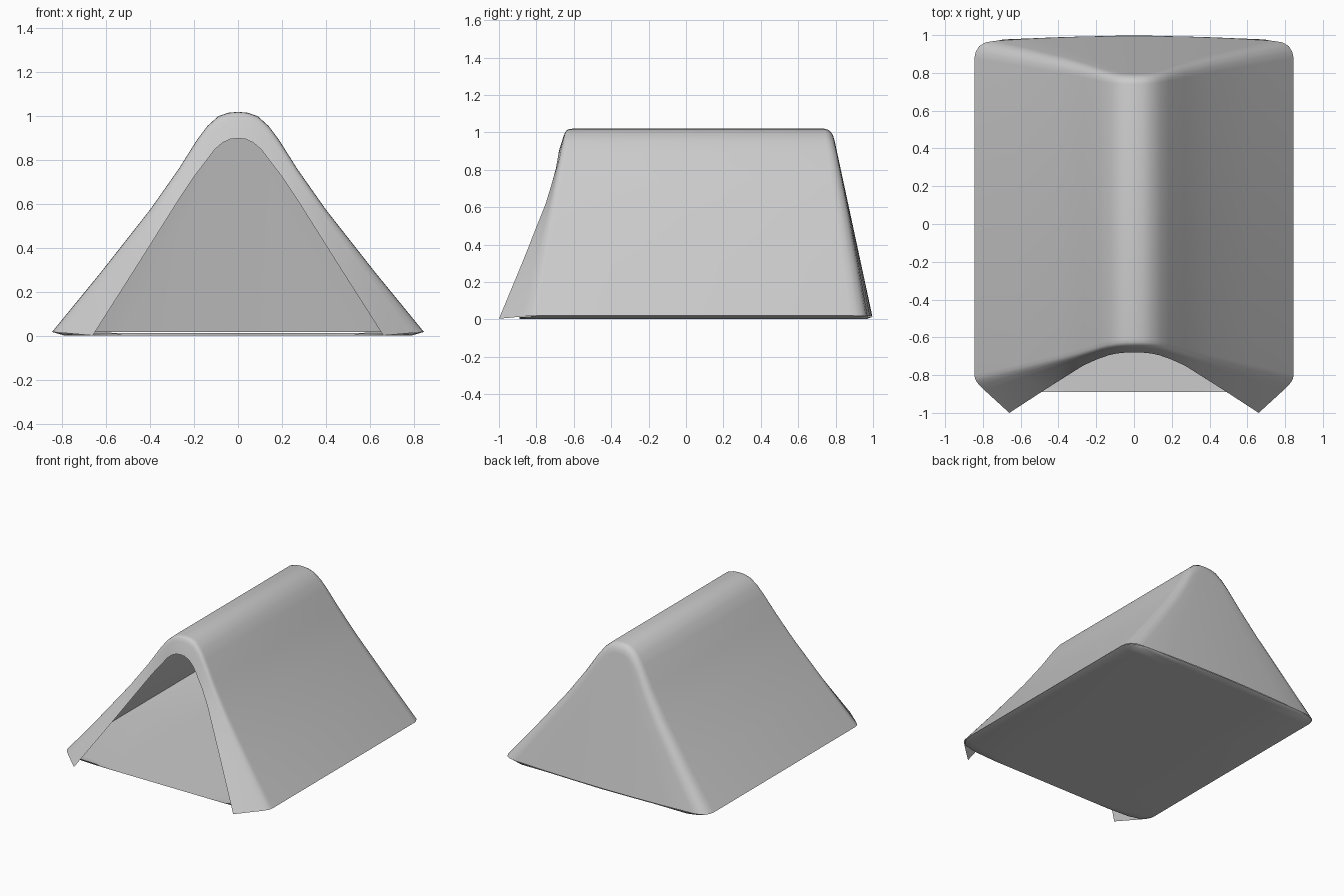
import bpy, bmesh

if "Cube" in bpy.data.objects:
    bpy.data.objects.remove(bpy.data.objects["Cube"])


def lerp(a, b, t):
    return a + (b - a) * t


def loft(name, rings):
    """Skin one half from rows of points, then mirror it across x."""
    bm = bmesh.new()
    rows = [[bm.verts.new(p) for p in ring] for ring in rings]
    for a, b in zip(rows, rows[1:]):
        for i in range(len(a) - 1):
            bm.faces.new((a[i], a[i + 1], b[i + 1], b[i]))
    bmesh.ops.remove_doubles(bm, verts=bm.verts, dist=0.0005)
    bmesh.ops.recalc_face_normals(bm, faces=bm.faces)
    mesh = bpy.data.meshes.new(name)
    bm.to_mesh(mesh)
    bm.free()
    ob = bpy.data.objects.new(name, mesh)
    bpy.context.collection.objects.link(ob)
    mod = ob.modifiers.new("mirror", 'MIRROR')
    mod.merge_threshold = 0.001
    bpy.ops.object.select_all(action='DESELECT')
    ob.select_set(True)
    bpy.context.view_layer.objects.active = ob
    bpy.ops.object.shade_smooth_by_angle(angle=0.9)
    return ob


# Half profile of the canvas (x, z) and the doorway rim (x, y, z)
outer = [(.845, .02), (.62, .295), (.4, .575), (.27, .76), (.185, .895),
         (.14, .955), (.09, 1.0), (.045, 1.016), (0, 1.02)]
rim = [(.66, -1.0, .004), (.465, -.873, .31), (.27, -.75, .62), (.2, -.718, .725),
       (.135, -.695, .81), (.105, -.688, .85), (.07, -.683, .88),
       (.035, -.68, .896), (0, -.68, .90)]


# Front: rim, rolled edge, then the long sides
def front_ring(t, dy):
    ring = []
    for (x, z), (rx, ry, rz) in zip(outer, rim):
        corner = lerp(-.835, -.642, z / 1.02)
        ring.append((lerp(x, rx, t), lerp(corner, ry, t) + dy, lerp(z, rz, t)))
    return ring


# Back: rolled edge running into a sloping, slightly bowed triangle
def back_ring(width, drop, flat):
    ring = []
    for x, z in outer:
        f = z / 1.02
        nx, nz = x * width, z * (1 - drop)
        side = lerp(.88, .74, f)
        plane = lerp(1.0, .785, nz / 1.0) - .035 * (nx / .85) ** 2
        ring.append((nx, lerp(side, plane, flat), nz))
    return ring


canvas = [rim, front_ring(.3, 0), front_ring(.14, .002), front_ring(.05, .008),
          front_ring(.015, .017), front_ring(0, .035),
          back_ring(1, 0, 0), back_ring(.992, .004, .4), back_ring(.97, .015, .75),
          back_ring(.93, .035, .95), back_ring(.87, .06, 1),
          back_ring(.6, .06, 1), back_ring(.3, .06, 1), back_ring(0, .06, 1)]
loft("tent_canvas", canvas)

# Groundsheet: shallow dish with a turned-up border
sections = [(-.89, .55, .012), (-.88, .74, .012), (-.865, .80, .014), (-.80, .845, .02),
            (0, .845, .02), (.88, .845, .02), (.945, .815, .02), (.967, .74, .018)]
floor = [[(0, y, .003), (w * .5, y, .003), (w * .93, y, .003), (w, y, z)]
         for y, w, z in sections]
floor.append([(0, .999, .015), (.37, .99, .015), (.69, .977, .017), (.74, .967, .018)])
loft("groundsheet", floor)
